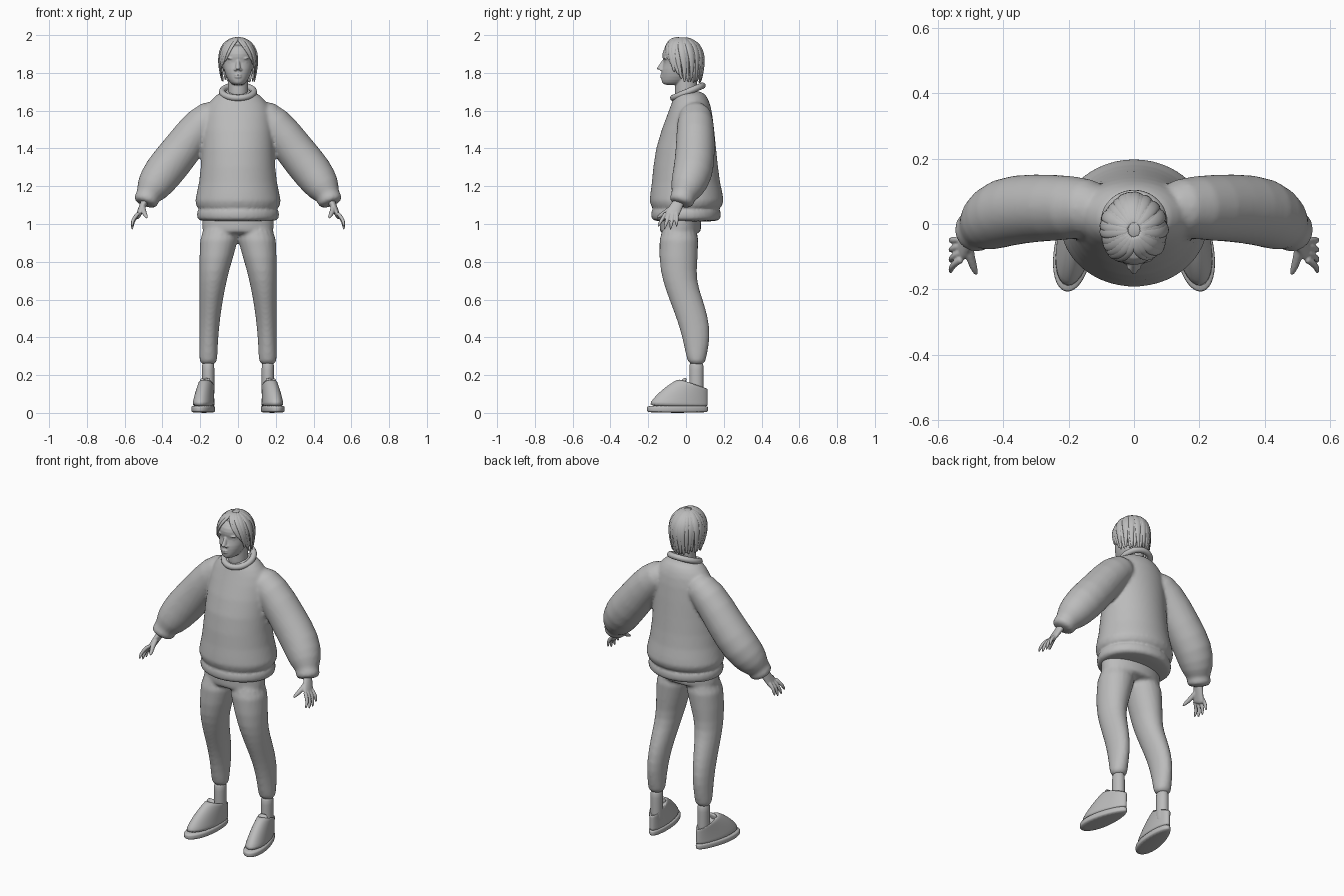
import bpy, bmesh, math, random
from mathutils import Vector, Matrix

if "Cube" in bpy.data.objects:
    bpy.data.objects.remove(bpy.data.objects["Cube"])

random.seed(4)
ACROSS, DEEP, UP = Vector((1, 0, 0)), Vector((0, 1, 0)), Vector((0, 0, 1))
SIDES = {"left": 1, "right": -1}

grey = bpy.data.materials.new("plain_grey")
grey.use_nodes = True
grey.diffuse_color = (.5, .5, .5, 1)
grey.node_tree.nodes["Principled BSDF"].inputs["Base Color"].default_value = grey.diffuse_color


def steps(count):
    return [index / (count - 1) for index in range(count)]


def loft(mesh, rings, side=1, follow=None, sides=20):
    """Closed skin through rings of (centre, half width, half depth, tilt).
    With a follow direction the rings turn to face along their path."""
    centres = [Vector((c[0] * side, c[1], c[2])) for c, *rest in rings]
    last = len(rings) - 1
    loops = []
    for index, (start, width, depth, tilt) in enumerate(rings):
        wide, deep = ACROSS, DEEP
        if follow:
            along = centres[min(index + 1, last)] - centres[max(index - 1, 0)]
            wide = along.cross(follow).normalized()
            deep = wide.cross(along).normalized()
        loop = []
        for part in range(sides):
            angle = math.tau * part / sides
            reach = depth * math.sin(angle)
            spot = centres[index] + wide * width * math.cos(angle) + deep * reach + UP * tilt * reach
            loop.append(mesh.verts.new(spot))
        loops.append(loop)
    for lower, upper in zip(loops, loops[1:]):
        for part in range(sides):
            following = (part + 1) % sides
            mesh.faces.new((lower[part], lower[following], upper[following], upper[part]))
    mesh.faces.new(loops[0])
    mesh.faces.new(loops[last])


def column(mesh, profile):
    """Upright form from (height, front, back, half width)."""
    loft(mesh, [((0, (front + back) / 2, height), half, (back - front) / 2, 0)
                for height, front, back, half in profile], sides=32)


def band(mesh, low, high, x, y, half, depth, bulge=0):
    """Upright tube, optionally swelling in the middle."""
    rings = []
    for t in steps(5):
        swell = bulge * math.sin(math.pi * t)
        rings.append(((x, y, low + (high - low) * t), half + swell, depth + swell, 0))
    loft(mesh, rings, sides=28)


def digit(mesh, root, tip, radius, side, bend, follow):
    """Tapered, slightly bent finger."""
    rings = []
    for t in steps(7):
        centre = root.lerp(tip, t) + ACROSS * bend * math.sin(math.pi * t)
        thick = radius * math.sqrt(1 - .9 * t ** 3)
        rings.append((centre, thick, thick, 0))
    loft(mesh, rings, side, follow, sides=10)


def ball(mesh, place, radii):
    matrix = Matrix.Translation(place) @ Matrix.Diagonal((*radii, 1))
    bmesh.ops.create_uvsphere(mesh, u_segments=20, v_segments=12, radius=1, matrix=matrix)


def finish(mesh, name, voxel=0, relax=0):
    """Smooth object; a voxel size fuses its forms into one surface."""
    bmesh.ops.recalc_face_normals(mesh, faces=mesh.faces[:])
    for face in mesh.faces:
        face.smooth = True
    data = bpy.data.meshes.new(name)
    mesh.to_mesh(data)
    mesh.free()
    data.materials.append(grey)
    thing = bpy.data.objects.new(name, data)
    bpy.context.collection.objects.link(thing)
    thing.modifiers.new("round", "SUBSURF").levels = 1
    thing.modifiers["round"].render_levels = 1
    if voxel:
        fuse = thing.modifiers.new("fuse", "REMESH")
        fuse.mode, fuse.voxel_size, fuse.use_smooth_shade = "VOXEL", voxel, True
        thing.modifiers.new("relax", "SMOOTH").iterations = relax
    return thing


# Sweater: body, hem and sleeves fused into one soft surface
sweater = bmesh.new()
column(sweater, [(1.06, -.18, .18, .22), (1.12, -.2, .21, .235), (1.2, -.18, .18, .205),
                 (1.4, -.17, .16, .19), (1.6, -.09, .14, .185), (1.66, -.07, .12, .14),
                 (1.71, -.05, .09, .09)])
band(sweater, 1.01, 1.09, 0, 0, .21, .177, bulge=.01)
sleeve = [(.08, .05, 1.61, .08), (.19, .05, 1.54, .1), (.3, .05, 1.39, .105), (.4, .04, 1.27, .11),
          (.46, 0, 1.18, .09), (.475, -.015, 1.15, .06), (.485, -.02, 1.13, .07), (.495, -.03, 1.1, .06)]
for side in SIDES.values():
    loft(sweater, [((x, y, z), radius, radius, 0) for x, y, z, radius in sleeve], side, DEEP)
finish(sweater, "sweater", voxel=.01, relax=4)

# Ribbed neckline, higher at the back
bpy.ops.mesh.primitive_torus_add(major_radius=.084, minor_radius=.017, major_segments=40,
                                 minor_segments=12, location=(0, .01, 1.7), rotation=(.4, 0, 0))
collar = bpy.context.object
collar.name = "collar"
collar.data.materials.append(grey)
bpy.ops.object.shade_smooth()

# Trousers: hips and legs fused, the inner seams curving apart below the crotch
trousers = bmesh.new()
band(trousers, .94, 1.08, 0, -.03, .19, .11)
outer = .205
leg = [(1.04, -.145, .08), (.8, -.145, .06), (.7, -.125, .055), (.6, -.09, .09), (.5, -.05, .12),
       (.4, -.02, .13), (.3, 0, .11), (.25, .015, .1)]
for side in SIDES.values():
    rings = []
    for height, front, back in leg:
        inner = .11 - (height - .25) ** 2 / 4
        rings.append((((inner + outer) / 2, (front + back) / 2, height),
                      (outer - inner) / 2, (back - front) / 2, 0))
    loft(trousers, rings, side)
finish(trousers, "trousers", voxel=.01, relax=3)

for label, side in SIDES.items():
    ankle = bmesh.new()
    band(ankle, .06, .28, side * .158, .055, .033, .038)
    finish(ankle, label + "_ankle")

    # Shoe: the upper's front edge slopes back to the ankle opening
    sole, upper = bmesh.new(), bmesh.new()
    band(sole, 0, .04, 0, 0, .055, .162, bulge=.003)
    rings = []
    for t in steps(7):
        front, back = -.16 + .175 * t ** 1.3, .163
        rings.append(((0, (front + back) / 2, .03 + .13 * t), .055 - .013 * t,
                      (back - front) / 2, -.35 * t))
    rings.append(((0, .09, .13), .03, .055, -.3))
    loft(upper, rings, sides=28)
    # Tongue standing in front of the ankle
    loft(upper, [((0, .015 + .025 * t, .12 + .066 * t), .03, .02 - .01 * t, 0) for t in steps(4)])
    for mesh, name in ((sole, "_sole"), (upper, "_shoe")):
        for vert in mesh.verts:
            vert.co.x *= 1 - 1.2 * vert.co.y
        shoe = finish(mesh, label + name)
        shoe.location = (side * .18, -.045, 0)
        shoe.rotation_euler.z = side * .17

    # Hand: palm widening to the knuckles, four fanned fingers and a thumb
    hand = bmesh.new()
    wrist, knuckles = Vector((.48, -.02, 1.15)), Vector((.535, -.085, 1.03))
    loft(hand, [(wrist.lerp(knuckles, t), .023 - .011 * t, .026 + .015 * t, 0) for t in steps(5)],
         side, DEEP)
    for t in steps(4):
        root = Vector((.524, -.106 + .058 * t, 1.06))
        tip = Vector((.56, -.15 + .1 * t, .985 - .018 * math.sin(math.pi * t)))
        digit(hand, root, tip, .011, side, .012, DEEP)
    digit(hand, Vector((.505, -.06, 1.095)), Vector((.48, -.157, 1.03)), .015, side, .005, ACROSS)
    finish(hand, label + "_hand", voxel=.004, relax=2)

# Head: face, features and neck fused
head = bmesh.new()
column(head, [(1.735, -.11, -.03, .022), (1.745, -.13, 0, .042), (1.78, -.13, .03, .064),
              (1.82, -.13, .04, .075), (1.857, -.115, .05, .08), (1.88, -.127, .05, .083),
              (1.92, -.125, .05, .082), (1.955, -.09, .03, .055)])
band(head, 1.66, 1.8, 0, 0, .054, .058)
# Nose widening towards the tip
loft(head, [((0, -.113 - .023 * t, 1.872 - .056 * t), .007 + .009 * t, .01 + .014 * t, 0)
            for t in steps(5)])
for lip in (1.789, 1.778):
    ball(head, (0, -.126, lip), (.02, .011, .006))
for side in SIDES.values():
    brow, eye, nostril = side * .034, side * .034, side * .013
    ball(head, (brow, -.106, 1.877), (.026, .013, .007))
    ball(head, (eye, -.1, 1.856), (.016, .01, .008))
    ball(head, (nostril, -.13, 1.817), (.009, .011, .007))
finish(head, "head", voxel=.004, relax=2)

# Hair: a skull cap under overlapping locks that fall from a centre parting
hair = bmesh.new()
ball(hair, (0, -.01, 1.877), (.095, .095, .112))
for side in SIDES.values():
    for turn in steps(14):
        # Front locks sweep sideways off the forehead, back locks hang to the nape
        end = math.radians(48 + 132 * turn)
        sweep = .7 * (1 - turn) ** 2
        length = min(1.1 + 2.6 * turn, 1.9 + .1 * turn) + random.uniform(-.08, .06)
        lift = random.uniform(-.003, .004)
        wave = random.uniform(0, math.tau)
        rings = []
        for t in steps(9):
            travel = .1 + (length - .1) * t
            heading = end - sweep * (1 - t) + .04 * math.sin(5 * t + wave)
            fall = min(travel, 1) * math.pi / 2
            hang = max(travel - 1, 0)
            spread = math.sin(fall) * (1 - .14 * hang ** 2)
            centre = ((.097 + lift) * spread * math.sin(heading),
                      -.02 - (.109 + lift) * spread * math.cos(heading),
                      1.872 + .116 * math.cos(fall) - .125 * hang)
            taper = min(1, .5 + 2 * t) * min(1, 1.2 - t + .05)
            rings.append((centre, .011 * taper, .024 * taper, 0))
        loft(hair, rings, side, Vector((side * math.cos(end), math.sin(end), 0)), sides=8)
finish(hair, "hair")
